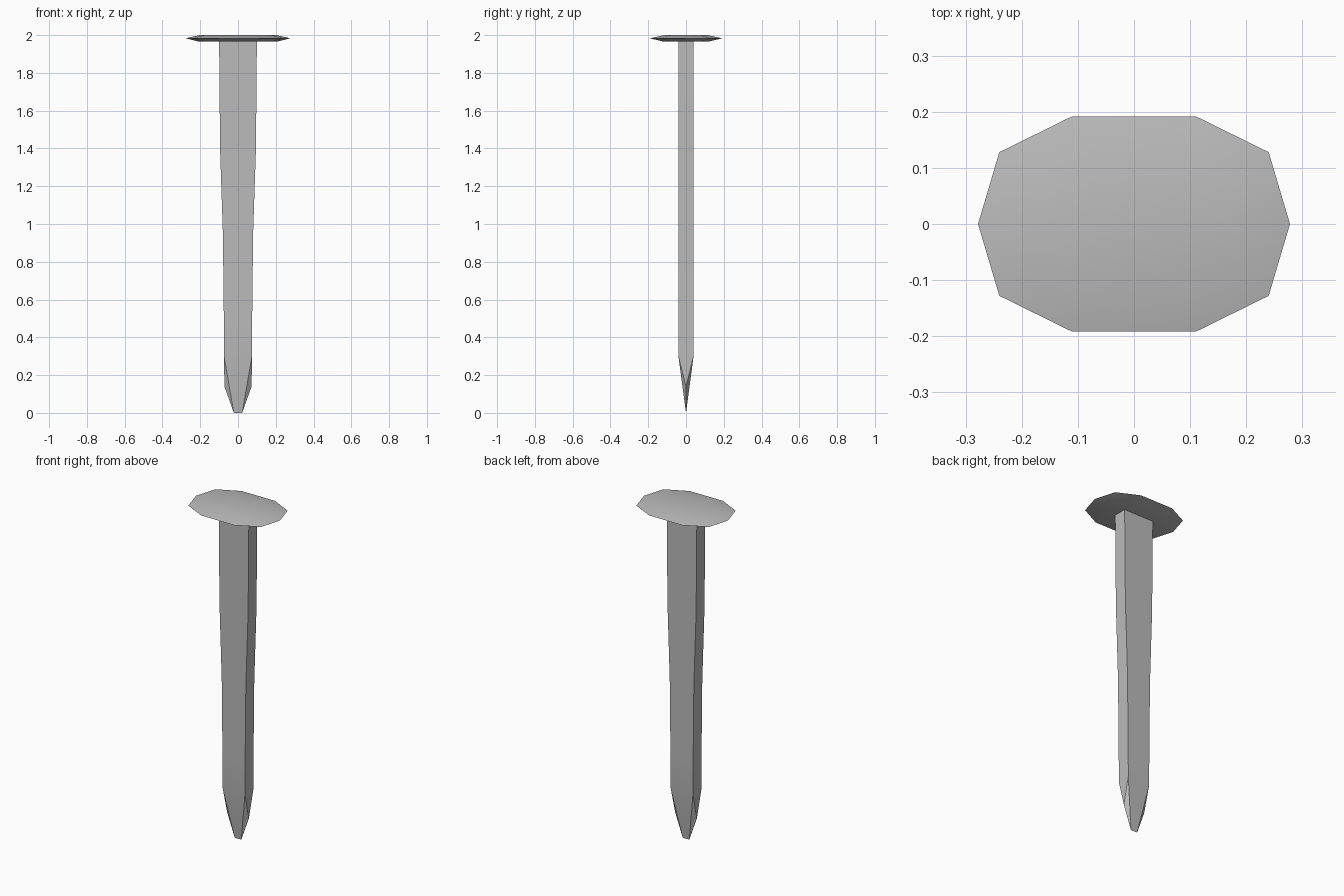
import bpy
import bmesh

cube = bpy.data.objects.get("Cube")
if cube:
    bpy.data.objects.remove(cube)

steel = bpy.data.materials.new("grey steel")
steel.use_nodes = True
colour = (0.5, 0.5, 0.5, 1)
steel.diffuse_color = colour
steel.node_tree.nodes["Principled BSDF"].inputs["Base Color"].default_value = colour


def finish(bm, name):
    bmesh.ops.recalc_face_normals(bm, faces=bm.faces)
    mesh = bpy.data.meshes.new(name)
    bm.to_mesh(mesh)
    bm.free()
    obj = bpy.data.objects.new(name, mesh)
    bpy.context.collection.objects.link(obj)
    mesh.materials.append(steel)
    bpy.ops.object.select_all(action="DESELECT")
    obj.select_set(True)
    bpy.context.view_layer.objects.active = obj
    bpy.ops.object.shade_smooth_by_angle(angle=0.5)
    return obj


def ring(bm, points, z):
    return [bm.verts.new((x, y, z)) for x, y in points]


def bridge(bm, a, b):
    n = len(a)
    for i in range(n):
        j = (i + 1) % n
        bm.faces.new((a[i], a[j], b[j], b[i]))


# Head: ten-sided oval disc, bevelled to a thin rim
quarter = [(0.278, 0), (0.24, 0.128), (0.11, 0.192)]
half = quarter + [(-x, y) for x, y in reversed(quarter)]
outline = half + [(x, -y) for x, y in reversed(half[1:-1])]
bm = bmesh.new()
rings = []
for sx, sy, z in [(0.73, 0.6, 1.965), (1, 1, 1.983), (0.73, 0.6, 2.0)]:
    rings.append(ring(bm, [(x * sx, y * sy) for x, y in outline], z))
for a, b in zip(rings, rings[1:]):
    bridge(bm, a, b)
bm.faces.new(rings[0])
bm.faces.new(rings[-1])
finish(bm, "nail_head")

# Shank: rectangular bar narrowing in steps
depth = 0.04
bm = bmesh.new()
rings = []
for w, z in [(0.1, 1.97), (0.095, 1.4), (0.08, 0.95), (0.075, 0.5), (0.074, 0.3)]:
    rings.append(ring(bm, [(-w, -depth), (w, -depth), (w, depth), (-w, depth)], z))
for a, b in zip(rings, rings[1:]):
    bridge(bm, a, b)
bm.faces.new(rings[0])

# Chisel point: side corners taper to a short straight edge
front_l, front_r, back_r, back_l = rings[-1]
tip_l, tip_r = ring(bm, [(-0.022, 0), (0.022, 0)], 0)
side_l, side_r = ring(bm, [(-0.072, 0), (0.072, 0)], 0.14)
bm.faces.new((front_l, front_r, tip_r, tip_l))
bm.faces.new((back_r, back_l, tip_l, tip_r))
for front, back, side, tip in [(front_l, back_l, side_l, tip_l),
                               (front_r, back_r, side_r, tip_r)]:
    bm.faces.new((front, back, side))
    bm.faces.new((front, side, tip))
    bm.faces.new((back, side, tip))
finish(bm, "nail_shank")
